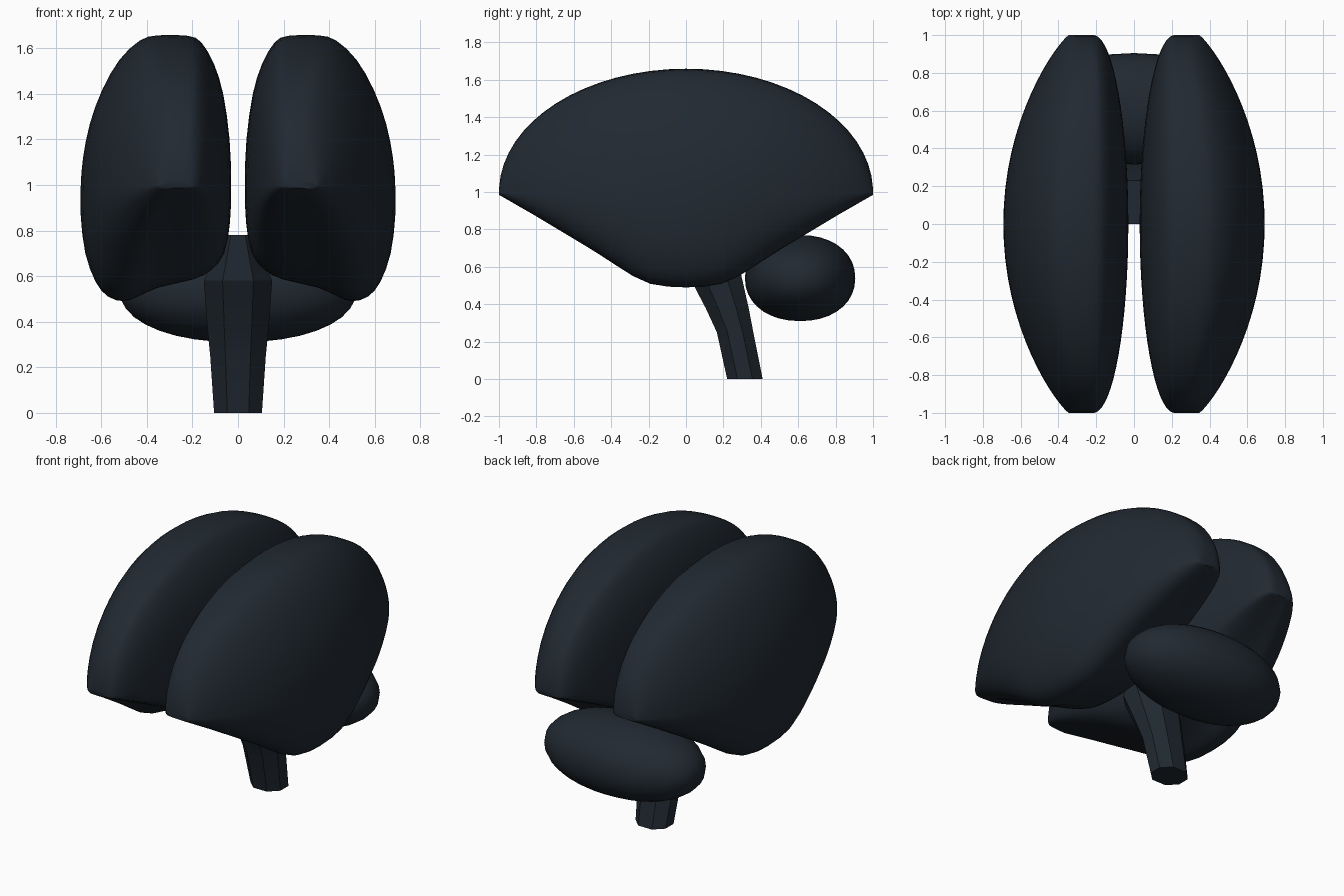
import bpy, bmesh, math

if "Cube" in bpy.data.objects:
    bpy.data.objects.remove(bpy.data.objects["Cube"])

mat = bpy.data.materials.new("dark_slate")
mat.diffuse_color = (0.015, 0.022, 0.031, 1)
mat.use_nodes = True
mat.node_tree.nodes["Principled BSDF"].inputs["Base Color"].default_value = mat.diffuse_color


def loft(name, rings, angle):
    """Skin a list of equal-length rings and cap both ends."""
    bm = bmesh.new()
    vs = [[bm.verts.new(p) for p in r] for r in rings]
    n = len(rings[0])
    for a, b in zip(vs, vs[1:]):
        for i in range(n):
            j = (i + 1) % n
            bm.faces.new((a[i], a[j], b[j], b[i]))
    bm.faces.new(vs[0])
    bm.faces.new(vs[-1])
    bmesh.ops.recalc_face_normals(bm, faces=bm.faces[:])
    return finish(name, bm, angle)


def finish(name, bm, angle):
    me = bpy.data.meshes.new(name)
    bm.to_mesh(me)
    bm.free()
    ob = bpy.data.objects.new(name, me)
    bpy.context.collection.objects.link(ob)
    me.materials.append(mat)
    bpy.ops.object.select_all(action='DESELECT')
    ob.select_set(True)
    bpy.context.view_layer.objects.active = ob
    bpy.ops.object.shade_smooth_by_angle(angle=math.radians(angle))
    return ob


def interp(table, t):
    for (a, u), (b, v) in zip(table, table[1:]):
        if t <= b:
            return u + (v - u) * (t - a) / (b - a)
    return table[-1][1]


def refine(pts):
    """Four-point subdivision of a closed outline."""
    out, n = [], len(pts)
    for i in range(n):
        a, b, c, d = (pts[(i + k) % n] for k in (-1, 0, 1, 2))
        out += [b, tuple((9 * (q + r) - p - s) / 16 for p, q, r, s in zip(a, b, c, d))]
    return out


# Hemispheres: mid cross-section (x, z), scaled along y
section = refine([
    (.03, 1), (.037, 1.2), (.065, 1.4), (.105, 1.53), (.16, 1.625), (.22, 1.655),
    (.35, 1.657), (.43, 1.635), (.52, 1.55), (.595, 1.42), (.65, 1.27), (.68, 1.12),
    (.69, 1), (.69, .86), (.67, .7), (.625, .575), (.57, .51), (.5, .49),
    (.44, .51), (.35, .55), (.2, .585), (.12, .625), (.06, .70), (.035, .84)])
underside = [(0, .49), (.12, .495), (.22, .515), (.3, .56), (.5, .69), (.8, .87), (1, .985)]

for side, label in ((1, "right"), (-1, "left")):
    rings = []
    for k in range(33):
        y = math.sin(math.radians(-88 + 176 * k / 32))
        s = math.sqrt(1 - y * y)
        x_in, x_out = .215 - .185 * s, .345 + .345 * s ** 1.7
        low = (1 - interp(underside, abs(y))) / .51
        ring = []
        for x, z in section:
            u = (x - .03) / .66
            h = (z - 1) * (s if z >= 1 else low)
            ring.append((side * (x_in + u * (x_out - x_in)), y, 1 + h))
        rings.append(ring)
    loft(label + "_hemisphere", rings, 60)

# Cerebellum: slightly boxy ellipsoid tucked under the back
bm = bmesh.new()
bmesh.ops.create_uvsphere(bm, u_segments=28, v_segments=18, radius=1)


def soft(c):
    return math.copysign(abs(c) ** .93, c)


for v in bm.verts:
    x, y, z = (soft(c) for c in v.co)
    v.co = (.52 * x, .61 + .295 * y, .54 + .23 * z)
finish("cerebellum", bm, 60)

# Brainstem: faceted octagonal stalk (z, front y, back y, half width)
stem = [(0, .22, .41, .105), (.25, .165, .36, .122), (.38, .105, .335, .135),
        (.58, .0, .29, .15), (.78, .0, .23, .07)]
rings = []
for z, front, back, w in stem:
    cy, ry = (front + back) / 2, (back - front) / 2
    ring = [(w * a, cy + ry * b, z) for a, b in
            ((1, -.42), (1, .42), (.45, 1), (-.45, 1), (-1, .42), (-1, -.42), (-.45, -1), (.45, -1))]
    rings.append(ring)
loft("brainstem", rings, 20)
